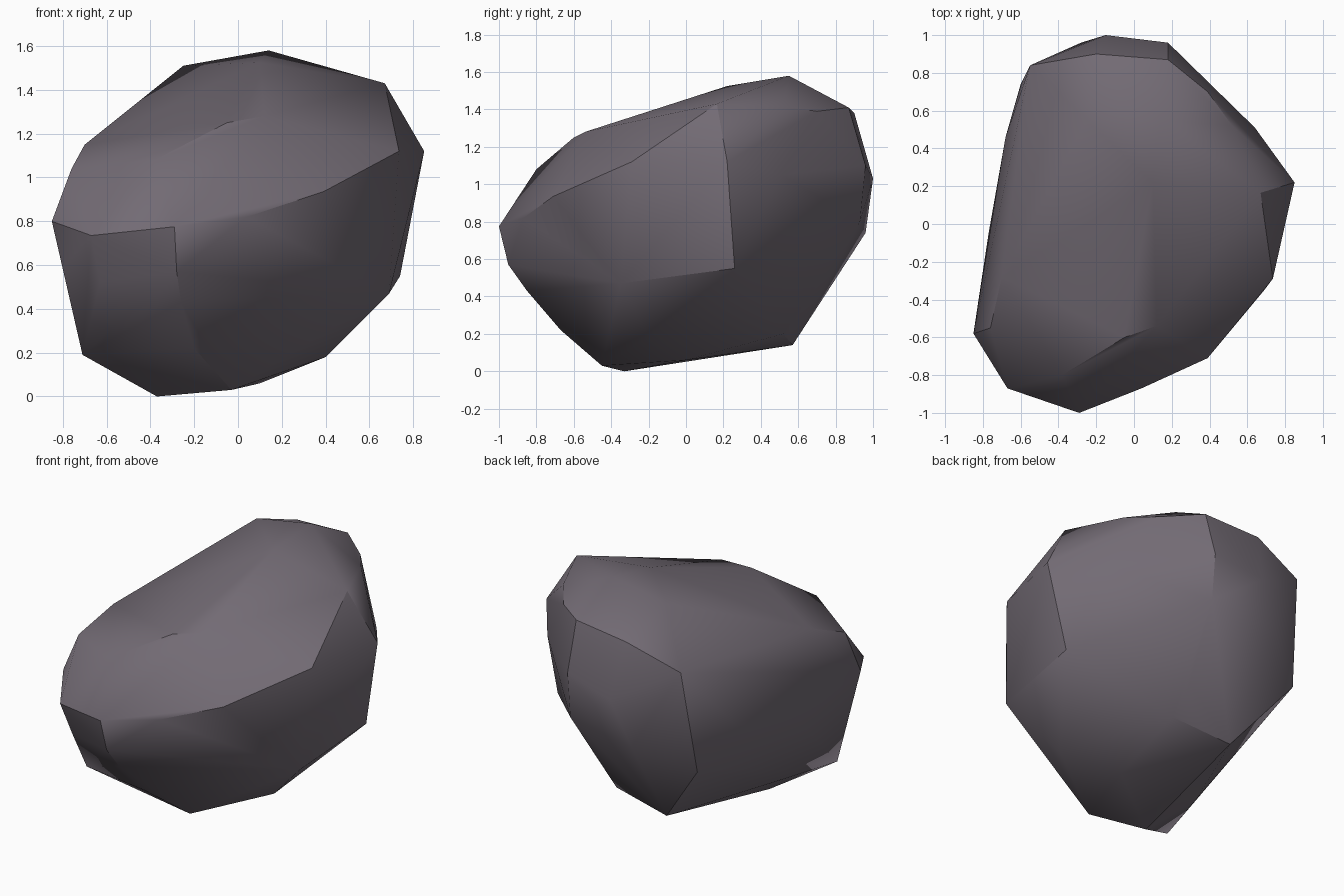
import bpy, bmesh

# Key corners of the boulder, grouped by region
front_rim = [(-.85, -.58, .80), (-.67, -.87, .735), (-.29, -1.0, .775), (.04, -.87, .82),
             (.39, -.71, .935), (.735, -.29, 1.12), (.85, .22, 1.12)]
crown = [(.67, .165, 1.43), (.52, .52, 1.415), (.39, .70, 1.39), (.18, .87, 1.41),
         (-.20, .90, 1.38), (.14, .55, 1.58), (-.25, .55, 1.51), (.10, .22, 1.525),
         (.12, -.54, 1.28), (-.05, -.60, 1.25), (-.38, -.80, 1.08)]
left = [(-.70, -.28, 1.15), (-.76, -.55, 1.04), (-.55, .84, 1.25), (-.68, .46, .80), (-.77, -.05, .66),
        (-.60, .74, .58), (-.80, -.57, .59), (-.71, -.54, .19), (-.58, -.12, .19)]
back = [(-.15, 1.0, 1.03), (.18, .96, 1.10), (.18, .93, .80), (-.28, .96, .74),
        (.64, .51, 1.05), (.12, .65, .37), (.136, .52, .2), (-.26, .57, .14)]
right = [(.79, .26, .90), (.74, .26, .55), (.69, -.35, .47), (.40, -.20, .18)]
front_low = [(-.28, -.95, .57), (-.26, -.85, .43), (-.20, -.67, .22), (-.03, -.45, .03),
             (-.63, -.80, .52), (-.37, -.33, .0), (.10, .0, .06)]

# Wrap the corners in one faceted skin
bm = bmesh.new()
for p in front_rim + crown + left + back + right + front_low:
    bm.verts.new(p)
res = bmesh.ops.convex_hull(bm, input=bm.verts[:])
loose = [v for v in bm.verts if not v.link_faces]
bmesh.ops.delete(bm, geom=loose, context='VERTS')
bmesh.ops.recalc_face_normals(bm, faces=bm.faces[:])

mesh = bpy.data.meshes.new("boulder")
bm.to_mesh(mesh)
bm.free()
rock = bpy.data.objects.new("boulder", mesh)
bpy.context.collection.objects.link(rock)

# Purple-grey stone
stone = bpy.data.materials.new("purple_grey_stone")
stone.diffuse_color = (0.17, 0.147, 0.175, 1)
mesh.materials.append(stone)

# Soft shading with sharp ridges
bpy.context.view_layer.objects.active = rock
rock.select_set(True)
bpy.ops.object.shade_smooth_by_angle(angle=0.56)
